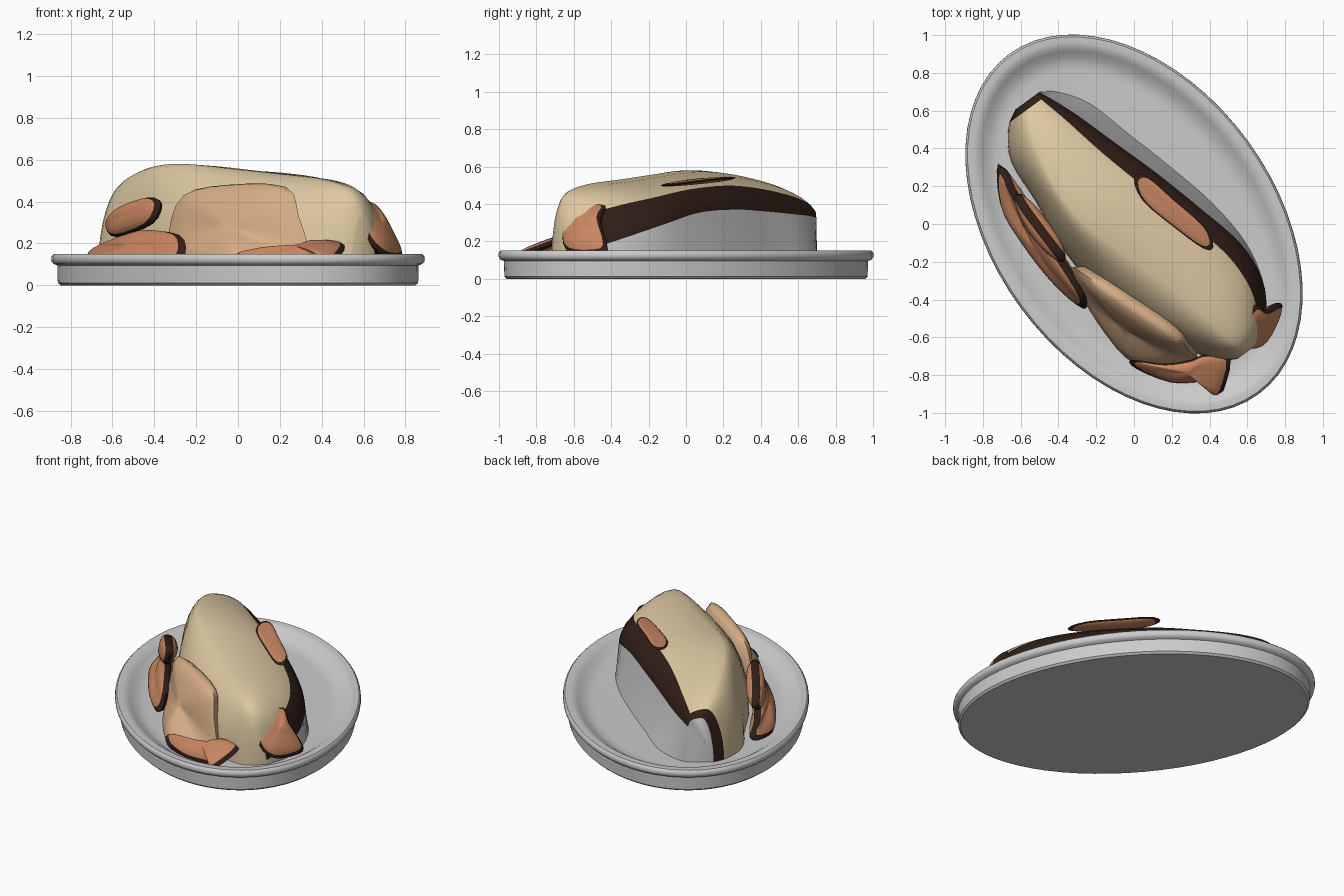
import bpy, bmesh
from math import sin, cos, pi, radians, sqrt
from mathutils import Vector

if "Cube" in bpy.data.objects:
    bpy.data.objects.remove(bpy.data.objects["Cube"])


def material(name, col):
    m = bpy.data.materials.new(name)
    m.diffuse_color = (*col, 1)
    m.use_nodes = True
    m.node_tree.nodes["Principled BSDF"].inputs["Base Color"].default_value = m.diffuse_color
    return m


SKIN = material("roast_skin", (0.72, 0.58, 0.36))
ORANGE = material("browned_skin", (0.58, 0.24, 0.12))
TAN = material("thigh_skin", (0.68, 0.42, 0.24))
DARK = material("burnt_edge", (0.03, 0.013, 0.009))
GREY = material("plain_grey", (0.6, 0.6, 0.6))


def spline(p0, p1, p2, p3, t):
    return [0.5 * (2*b + (c - a)*t + (2*a - 5*b + 4*c - d)*t*t + (3*b - a - 3*c + d)*t**3)
            for a, b, c, d in zip(p0, p1, p2, p3)]


def finish(bm, name, mats=(), angle=40):
    bmesh.ops.recalc_face_normals(bm, faces=bm.faces)
    me = bpy.data.meshes.new(name)
    bm.to_mesh(me)
    bm.free()
    for m in mats:
        me.materials.append(m)
    ob = bpy.data.objects.new(name, me)
    bpy.context.collection.objects.link(ob)
    bpy.ops.object.select_all(action='DESELECT')
    ob.select_set(True)
    bpy.context.view_layer.objects.active = ob
    bpy.ops.object.shade_smooth_by_angle(angle=radians(angle))
    return ob


def bridge(bm, a, b, mat=0):
    n = len(a)
    for i in range(n):
        j = (i + 1) % n
        bm.faces.new((a[i], a[j], b[j], b[i])).material_index = mat


# The dish lies diagonally: u runs along it, v across it
def place(u, v, z):
    return Vector((0.59*u + 0.807*v, -0.807*u + 0.59*v, z))


# Oval platter: profile of (inset from rim, height)
def platter():
    prof = [(0.045, 0), (0.032, 0.012), (0.030, 0.095), (0.012, 0.102), (0.002, 0.113), (0, 0.125),
            (0.002, 0.14), (0.012, 0.15), (0.045, 0.15), (0.065, 0.146), (0.09, 0.13),
            (0.125, 0.105), (0.165, 0.092), (0.2, 0.09)]
    bm = bmesh.new()
    rings = []
    for d, z in prof:
        rings.append([bm.verts.new(place((1.117 - d)*cos(2*pi*k/64), (0.747 - d)*sin(2*pi*k/64), z))
                      for k in range(64)])
    for a, b in zip(rings, rings[1:]):
        bridge(bm, a, b)
    bm.faces.new(rings[0])
    bm.faces.new(rings[-1])
    finish(bm, "oval_platter")


# Roast body: lofted cross-sections, rounded left side, burnt lip and plain wall on the right
def body():
    # u, left edge, ridge, lip, wall foot, ridge height, lip height
    secs = [(-0.86, -0.15, -0.08, 0.0, 0.01, 0.385, 0.355),
            (-0.80, -0.24, -0.12, 0.03, 0.09, 0.445, 0.365),
            (-0.65, -0.33, -0.17, 0.09, 0.19, 0.51, 0.375),
            (-0.40, -0.35, -0.22, 0.17, 0.26, 0.565, 0.39),
            (-0.15, -0.38, -0.21, 0.25, 0.33, 0.58, 0.40),
            (0.15, -0.37, -0.12, 0.33, 0.40, 0.555, 0.385),
            (0.42, -0.30, -0.03, 0.39, 0.42, 0.53, 0.325),
            (0.64, -0.20, 0.02, 0.37, 0.375, 0.51, 0.26),
            (0.80, -0.10, 0.05, 0.28, 0.28, 0.475, 0.20),
            (0.87, -0.03, 0.07, 0.20, 0.20, 0.42, 0.17),
            (0.90, 0.02, 0.08, 0.15, 0.15, 0.34, 0.15)]
    fine = []
    for i in range(len(secs) - 1):
        q = [secs[max(0, min(len(secs) - 1, i + k))] for k in (-1, 0, 1, 2)]
        fine += [spline(*q, t/4) for t in range(4)]
    fine.append(secs[-1])
    base = 0.085
    bm = bmesh.new()
    rows = []
    for u, vl, vp, vr, vb, zt, zl in fine:
        pts = []
        for k in range(8):
            a = k/8*pi/2
            pts.append((vp - (vp - vl)*cos(a)**1.1, base + (zt - base)*sin(a)**1.05))
        for deg in (0, 15, 30, 42, 52, 68, 90):
            b = radians(deg)
            pts.append((vp + (vr - vp)*sin(b), zl + (zt - zl)*cos(b)**1.25))
        pts += [(vr + 0.005, zl - 0.03), (vb, base)]
        rows.append([bm.verts.new(place(u, v, z)) for v, z in pts])
    for k, (a, b) in enumerate(zip(rows, rows[1:])):
        for i in range(len(a)):
            j = (i + 1) % len(a)
            f = bm.faces.new((a[i], a[j], b[j], b[i]))
            burnt = 12 <= i < 15 or (k < 3 and i < 15)
            f.material_index = 1 if burnt else 0 if i < 12 else 2
    bm.faces.new(rows[0]).material_index = 2
    bm.faces.new(rows[-1])
    finish(bm, "roast_body", (SKIN, DARK, GREY), 50)


# Cushion-like piece from a rough 3D outline, bulging to the front and the back
def cushion(name, outline, bulge, back, mat, edge=DARK):
    n = len(outline)
    rim = []
    for i in range(n):
        q = [outline[(i + k) % n] for k in (-1, 0, 1, 2)]
        rim += [Vector(spline(*q, t/3)) for t in range(3)]
    mid = sum(rim, Vector()) / len(rim)
    bm = bmesh.new()
    edge_ring = [bm.verts.new(p) for p in rim]
    for off in (Vector(bulge), Vector(back)):
        prev = edge_ring
        for k, s in enumerate((0.9, 0.65, 0.4, 0.18)):
            ring = [bm.verts.new(mid + (p - mid)*s + off*sqrt(1 - s*s)) for p in rim]
            bridge(bm, prev, ring, 1 if k == 0 else 0)
            prev = ring
        tip = bm.verts.new(mid + off)
        for i in range(len(prev)):
            bm.faces.new((prev[i], prev[(i + 1) % len(prev)], tip))
    finish(bm, name, (mat, edge), 60)


platter()
body()

# Thigh standing against the near side of the body
cushion("thigh", [(-0.33, -0.23, 0.26), (-0.26, -0.27, 0.43), (-0.05, -0.41, 0.48),
                  (0.23, -0.60, 0.47), (0.29, -0.67, 0.33), (0.33, -0.72, 0.13),
                  (0.12, -0.75, 0.09), (-0.03, -0.71, 0.09), (-0.2, -0.5, 0.09),
                  (-0.3, -0.33, 0.12)],
        (-0.03, -0.04, 0.03), (0.06, 0.08, 0), TAN, TAN)

# Drumstick ends
cushion("near_drumstick_end", [(-0.02, -0.72, 0.14), (0.15, -0.74, 0.16), (0.3, -0.72, 0.17),
                               (0.38, -0.69, 0.20), (0.51, -0.71, 0.19), (0.47, -0.89, 0.12),
                               (0.43, -0.91, 0.10), (0.38, -0.84, 0.09), (0.2, -0.84, 0.09),
                               (0.02, -0.77, 0.10)],
        (0, -0.01, 0.05), (0, 0, -0.03), ORANGE)
cushion("far_drumstick_end", [(0.57, -0.61, 0.36), (0.58, -0.53, 0.40), (0.64, -0.43, 0.39),
                              (0.70, -0.46, 0.32), (0.78, -0.42, 0.16), (0.77, -0.49, 0.13),
                              (0.70, -0.62, 0.14), (0.62, -0.66, 0.22)],
        (0.02, -0.03, 0.03), (-0.04, 0.03, -0.03), ORANGE)

# Wings: two folded joints on the near side, one tip on the far side
cushion("lower_wing", [(-0.72, 0.32, 0.15), (-0.63, 0.14, 0.20), (-0.45, -0.1, 0.26),
                       (-0.28, -0.36, 0.24), (-0.25, -0.44, 0.16), (-0.3, -0.43, 0.11),
                       (-0.45, -0.28, 0.10), (-0.62, -0.05, 0.10), (-0.71, 0.12, 0.11)],
        (-0.03, -0.02, 0.03), (0.05, 0.03, -0.02), ORANGE)
cushion("upper_wing", [(-0.63, 0.16, 0.28), (-0.58, 0.08, 0.36), (-0.43, -0.12, 0.42),
                       (-0.37, -0.20, 0.39), (-0.42, -0.16, 0.29), (-0.58, 0.04, 0.23)],
        (-0.04, -0.03, 0.01), (0.05, 0.04, 0), ORANGE)
cushion("far_wing_tip", [(0.0, 0.24, 0.535), (0.06, 0.26, 0.54), (0.2, 0.14, 0.53),
                         (0.38, -0.02, 0.51), (0.42, -0.12, 0.50), (0.37, -0.13, 0.50),
                         (0.23, -0.03, 0.515), (0.05, 0.12, 0.53)],
        (0, 0, 0.015), (0, 0, -0.015), ORANGE)
